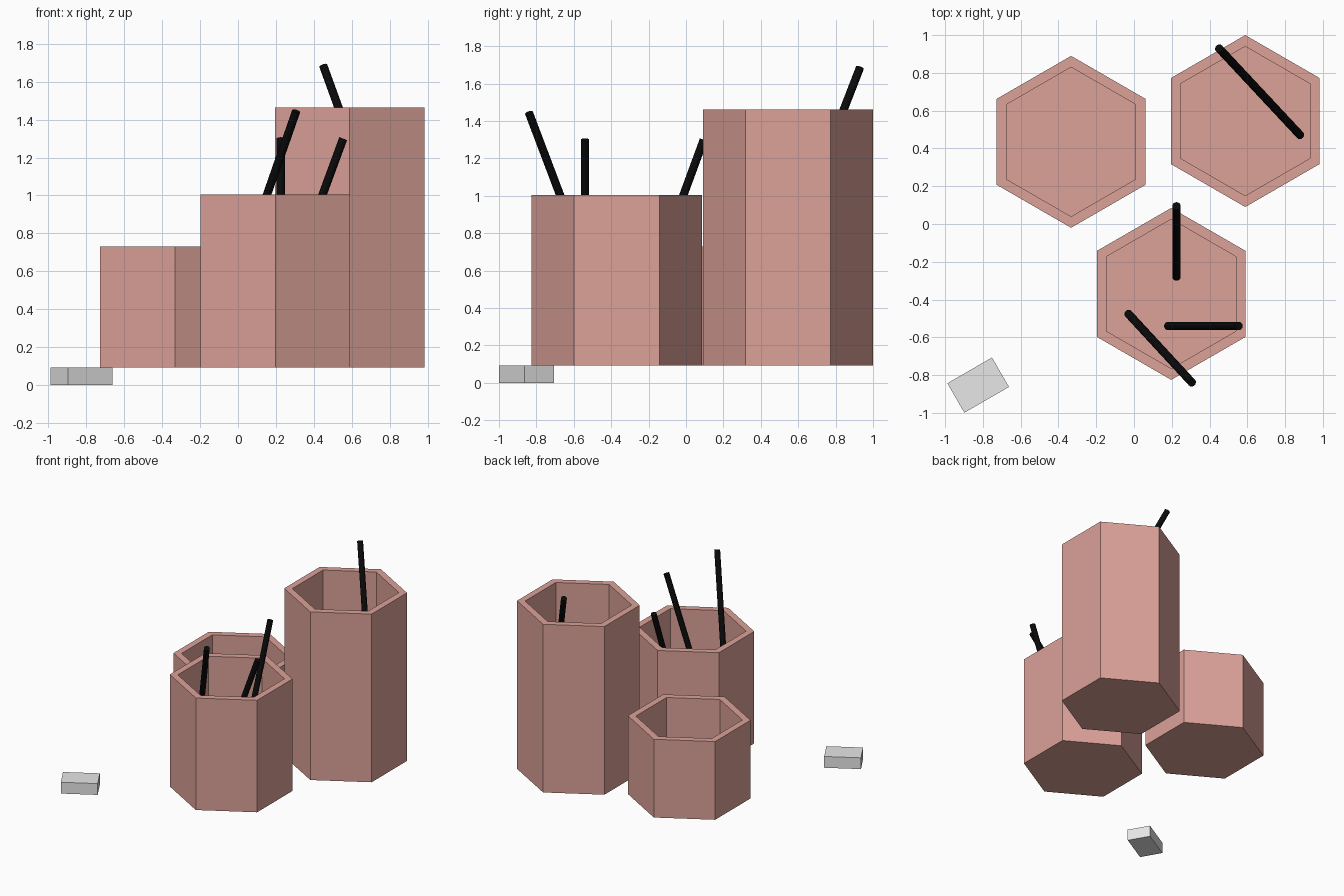
import bpy, bmesh, math
from mathutils import Vector, Matrix

if "Cube" in bpy.data.objects:
    bpy.data.objects.remove(bpy.data.objects["Cube"])


def material(name, rgb):
    m = bpy.data.materials.new(name)
    m.diffuse_color = (*rgb, 1)
    m.use_nodes = True
    m.node_tree.nodes["Principled BSDF"].inputs["Base Color"].default_value = m.diffuse_color
    return m


CLAY = material("salmon clay", (0.71, 0.36, 0.315))
BLACK = material("pencil black", (0.003, 0.003, 0.003))
GREY = material("eraser grey", (0.8, 0.8, 0.8))


def finish(bm, name, mat):
    bmesh.ops.recalc_face_normals(bm, faces=bm.faces)
    me = bpy.data.meshes.new(name)
    bm.to_mesh(me)
    bm.free()
    me.materials.append(mat)
    ob = bpy.data.objects.new(name, me)
    bpy.context.collection.objects.link(ob)
    return ob


BASE, FLOOR = 0.092, 0.15
OUTER, INNER = 0.455, 0.395


# Hollow hexagonal cup: rings run up the outside, over the rim, down the inside
def cup(name, x, y, top):
    bm = bmesh.new()
    rings = []
    for r, z in ((OUTER, BASE), (OUTER, top), (INNER, top), (INNER, FLOOR)):
        rings.append([bm.verts.new((x + r * math.cos(a), y + r * math.sin(a), z))
                      for a in (math.radians(30 + 60 * i) for i in range(6))])
    for lo, hi in zip(rings, rings[1:]):
        for i in range(6):
            j = (i + 1) % 6
            bm.faces.new((lo[i], lo[j], hi[j], hi[i]))
    bm.faces.new(rings[0])
    bm.faces.new(rings[-1])
    finish(bm, name, CLAY)


cup("short_cup", -0.333, 0.435, 0.73)
cup("medium_cup", 0.197, -0.37, 1.005)
cup("tall_cup", 0.589, 0.545, 1.463)


# Pencil: thin cylinder between two end points
def pencil(name, bottom, tip):
    a, b = Vector(bottom), Vector(tip)
    rot = (b - a).to_track_quat('Z', 'Y').to_matrix().to_4x4()
    bm = bmesh.new()
    bmesh.ops.create_cone(bm, cap_ends=True, segments=16, radius1=0.022,
                          radius2=0.022, depth=(b - a).length,
                          matrix=Matrix.Translation((a + b) / 2) @ rot)
    finish(bm, name, BLACK)


pencil("diagonal_pencil", (-0.03, -0.475, 0.48), (0.307, -0.84, 1.445))
pencil("side_leaning_pencil", (0.18, -0.54, 0.28), (0.555, -0.54, 1.30))
pencil("back_leaning_pencil", (0.225, -0.28, 0.28), (0.225, 0.095, 1.30))
pencil("long_pencil", (0.88, 0.47, 0.50), (0.45, 0.93, 1.685))

# Eraser block lying at the front left
bm = bmesh.new()
bmesh.ops.create_cube(bm, size=1, matrix=Matrix.Translation((-0.825, -0.853, 0.046))
                      @ Matrix.Rotation(math.radians(30), 4, 'Z')
                      @ Matrix.Diagonal((0.273, 0.18, 0.092, 1)))
finish(bm, "eraser", GREY)
